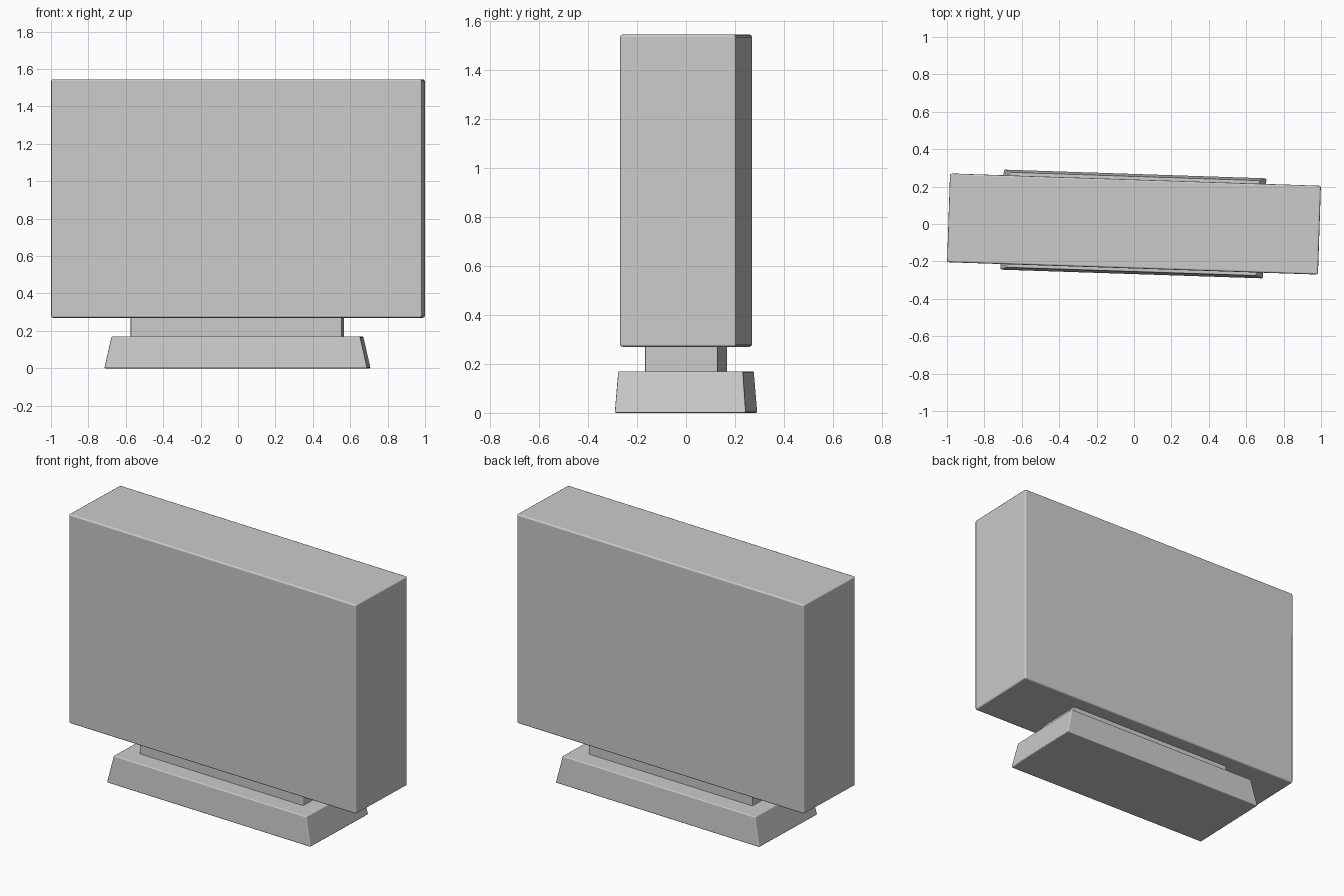
import bpy, bmesh, math

if "Cube" in bpy.data.objects:
    bpy.data.objects.remove(bpy.data.objects["Cube"])

YAW = math.radians(-1.9)  # whole model is turned slightly


def block(name, bottom, top, z0, z1, bevel, offset_x=0.0):
    """Bevelled block whose bottom and top rectangles (length, depth) may differ."""
    bm = bmesh.new()
    bmesh.ops.create_cube(bm, size=1)
    for v in bm.verts:
        size, z = (top, z1) if v.co.z > 0 else (bottom, z0)
        v.co = (v.co.x * size[0], v.co.y * size[1], z)
    mesh = bpy.data.meshes.new(name)
    bm.to_mesh(mesh)
    bm.free()
    ob = bpy.data.objects.new(name, mesh)
    bpy.context.collection.objects.link(ob)
    ob.location.x = offset_x
    ob.rotation_euler.z = YAW
    mod = ob.modifiers.new("rounded_edges", 'BEVEL')
    mod.width = bevel
    mod.segments = 2
    mod.harden_normals = True
    for p in mesh.polygons:
        p.use_smooth = True
    return ob


# Main slab
block("body", (1.984, 0.475), (1.984, 0.475), 0.27, 1.545, 0.01)
# Narrow connecting neck, sunk slightly into both neighbours
block("neck", (1.13, 0.297), (1.13, 0.297), 0.16, 0.28, 0.005, -0.004)
# Tapered foot
block("base", (1.407, 0.536), (1.33, 0.51), 0.0, 0.17, 0.006, -0.003)
